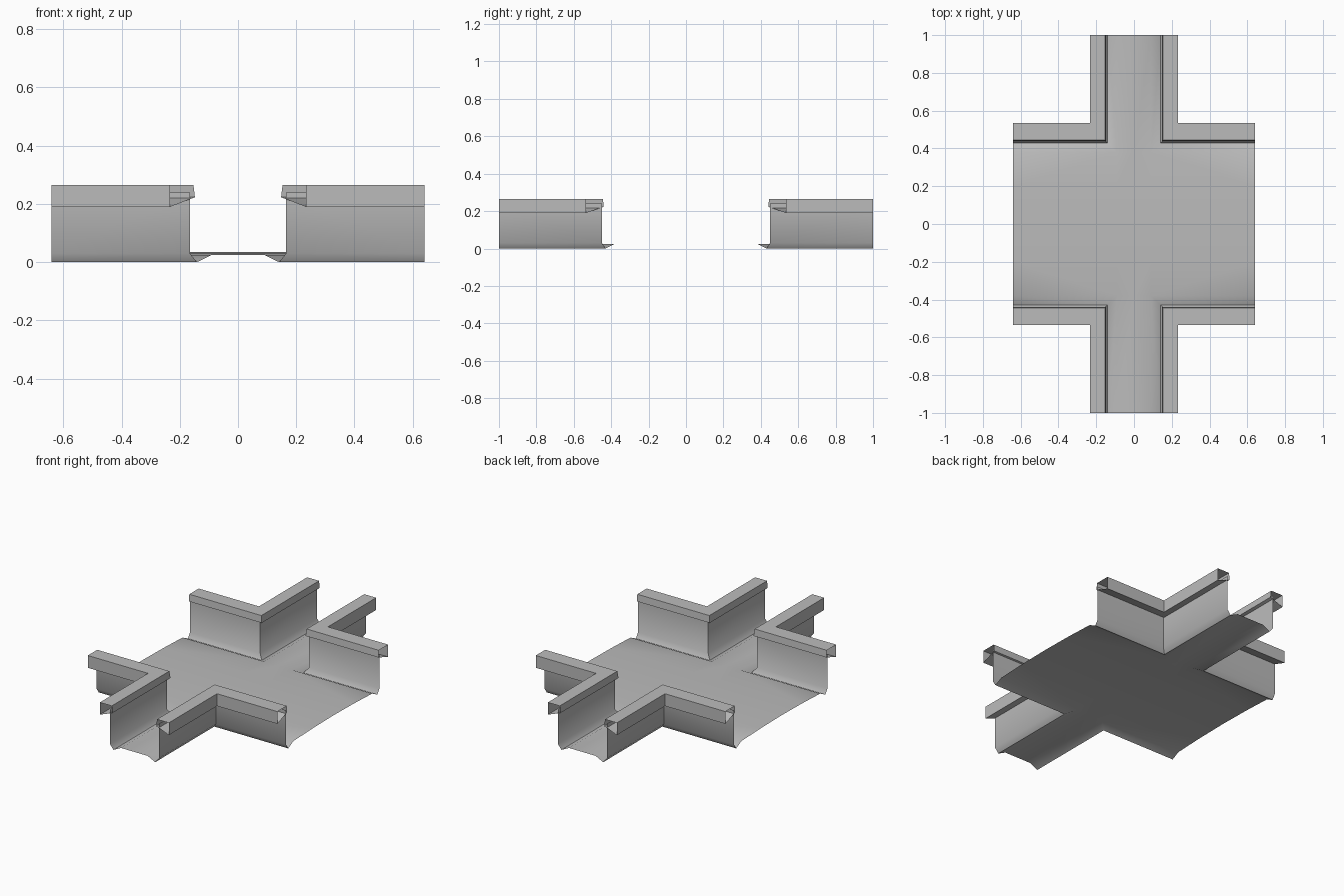
import bpy
import bmesh
import math

cube = bpy.data.objects.get("Cube")
if cube:
    bpy.data.objects.remove(cube, do_unlink=True)

HALF_X, HALF_Y = 0.64, 1.0

# Single stone colour
stone = bpy.data.materials.new("grey_stone")
stone.use_nodes = True
colour = (0.5, 0.5, 0.5, 1.0)
stone.diffuse_color = colour
stone.node_tree.nodes["Principled BSDF"].inputs["Base Color"].default_value = colour
stone.node_tree.nodes["Principled BSDF"].inputs["Roughness"].default_value = 0.9


def sweep(profile):
    """Carry (x, y, z) corner points along an L: far y end, corner, far x end."""
    return [[(x, HALF_Y, z), (x, y, z), (HALF_X, y, z)] for x, y, z in profile]


def build(name, grids, angle):
    """Make one quarter from grids of points, then mirror it into all four."""
    bm = bmesh.new()
    for rows in grids:
        verts = [[bm.verts.new(p) for p in row] for row in rows]
        for a, b in zip(verts, verts[1:]):
            for k in range(len(a) - 1):
                bm.faces.new((a[k], b[k], b[k + 1], a[k + 1]))
    bmesh.ops.remove_doubles(bm, verts=bm.verts, dist=0.0005)
    mesh = bpy.data.meshes.new(name)
    bm.to_mesh(mesh)
    bm.free()
    mesh.materials.append(stone)
    obj = bpy.data.objects.new(name, mesh)
    bpy.context.collection.objects.link(obj)

    bpy.ops.object.select_all(action='DESELECT')
    obj.select_set(True)
    bpy.context.view_layer.objects.active = obj
    bpy.ops.object.shade_smooth_by_angle(angle=math.radians(angle))

    mirror = obj.modifiers.new("four_quarters", 'MIRROR')
    mirror.use_axis = (True, True, False)
    mirror.merge_threshold = 0.0005
    return obj


# Hollow kerb with a sloping underside, open at its ends
kerb = [(0.233, 0.535, 0.265), (0.153, 0.444, 0.265), (0.148, 0.44, 0.223),
        (0.233, 0.535, 0.19)]
build("kerbs", [sweep(kerb + kerb[:1])], 30)

# Thin wall that curves in at the foot
wall = [(0.165, 0.45, 0.24), (0.165, 0.45, 0.03), (0.141, 0.43, 0)]
build("walls", [sweep(wall)], 50)

# Floor: gutter along the walls, flat narrow lane, gently crowned wide lane
LANE_X, LANE_Y, LANE_Z = 0.09, 0.38, 0.025
gutter = sweep([wall[-1], (LANE_X, LANE_Y, LANE_Z)])
narrow_lane = [[(x, y, LANE_Z) for y in (HALF_Y, LANE_Y)] for x in (LANE_X, 0)]
wide_lane = [[(x, y, z) for x in (0, LANE_X, HALF_X)]
             for y, z in ((LANE_Y, LANE_Z), (0.2, 0.032), (0, 0.035))]
build("floor", [gutter, narrow_lane, wide_lane], 50)
